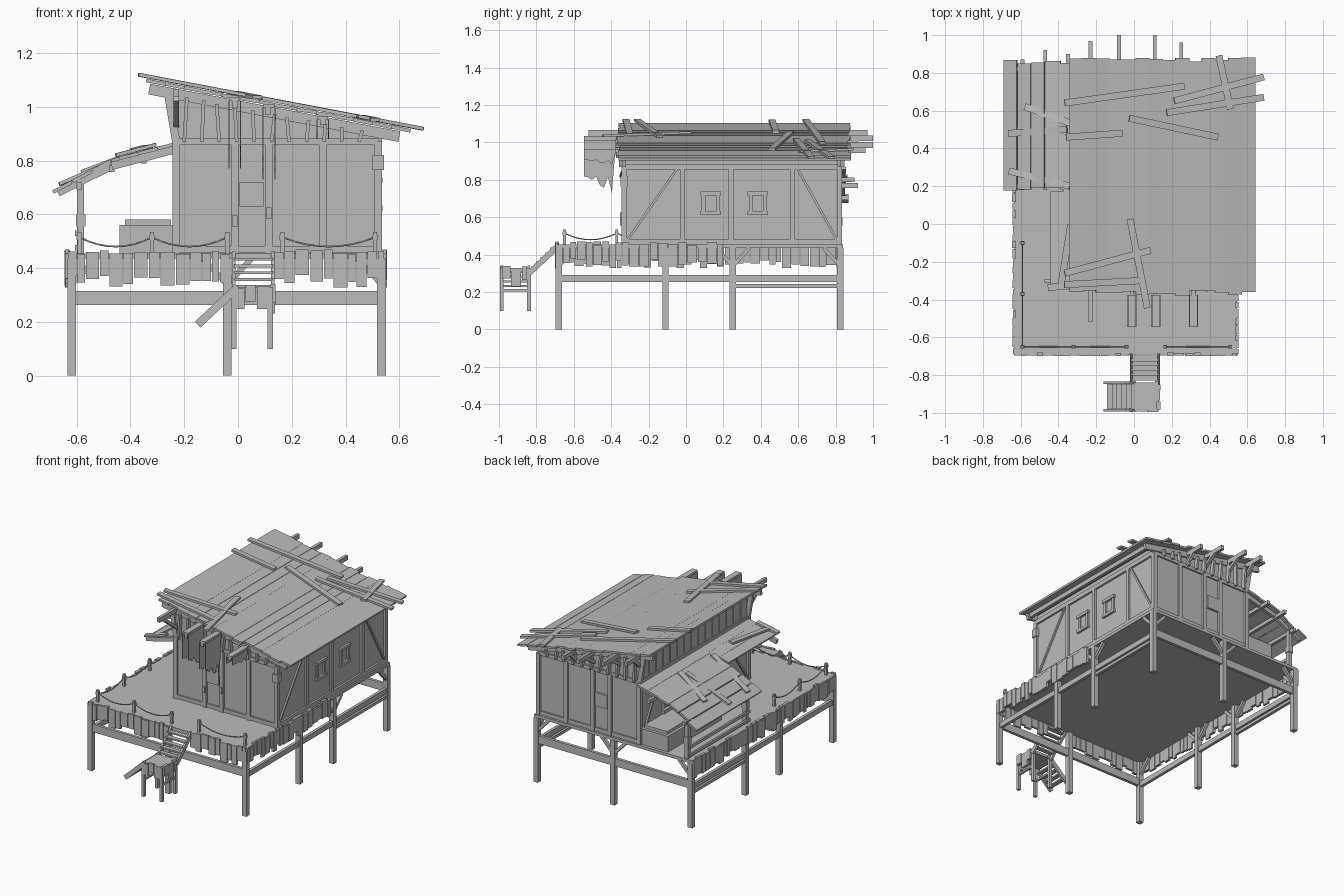
import bpy, bmesh, math, random
from mathutils import Vector, Matrix

random.seed(4)
cube = bpy.data.objects.get("Cube")
if cube:
    bpy.data.objects.remove(cube)

SHADE = (0.5, 0.5, 0.5, 1)
grey = bpy.data.materials.new("weathered_grey")
grey.use_nodes = True
grey.diffuse_color = SHADE
grey.node_tree.nodes["Principled BSDF"].inputs["Base Color"].default_value = SHADE

# Shared timber sizes and main lines of the building
THIN, SLIM, STOUT, WIDE = 0.013, 0.02, 0.03, 0.036
FLOOR, PLATE = 0.455, 0.87
LEFT, RIGHT, FRONT, BACK = -0.23, 0.522, -0.33, 0.82
DECK_LEFT, DECK_RIGHT, DECK_FRONT, DECK_BACK = -0.635, 0.545, -0.69, 0.84


class Part:
    """Collects timbers into one named mesh object."""
    def __init__(self, name):
        self.name, self.bm = name, bmesh.new()

    def block(self, centre, size, rot=Matrix()):
        m = Matrix.Translation(centre) @ rot @ Matrix.Diagonal((*size, 1))
        bmesh.ops.create_cube(self.bm, size=1, matrix=m)

    def box(self, lo, hi):
        lo, hi = Vector(lo), Vector(hi)
        self.block((lo + hi) / 2, hi - lo)

    def post(self, x, y, bottom, top, w):
        self.block((x, y, (bottom + top) / 2), (w, w, top - bottom))

    def beam(self, a, b, w, h):
        a, b = Vector(a), Vector(b)
        rot = (b - a).to_track_quat('Y', 'Z').to_matrix().to_4x4()
        self.block((a + b) / 2, (w, (b - a).length, h), rot)

    def prism(self, points, step):
        face = self.bm.faces.new([self.bm.verts.new(p) for p in points])
        out = bmesh.ops.extrude_face_region(self.bm, geom=[face])
        moved = [v for v in out["geom"] if isinstance(v, bmesh.types.BMVert)]
        bmesh.ops.translate(self.bm, vec=step, verts=moved)

    def done(self):
        bmesh.ops.recalc_face_normals(self.bm, faces=self.bm.faces)
        mesh = bpy.data.meshes.new(self.name)
        self.bm.to_mesh(mesh)
        self.bm.free()
        mesh.materials.append(grey)
        bpy.context.collection.objects.link(bpy.data.objects.new(self.name, mesh))


def roof_z(x):
    return 1.033 - 0.19 * x


def porch_z(x):
    return 0.8 + (0.54 if x < -0.47 else 0.26) * (x + 0.47)


def fringe(part, a, b, top, drop):
    """Ragged upright boards hung along one edge."""
    a, b = Vector((*a, top)), Vector((*b, top))
    run, pos = (b - a).length, 0
    d = (b - a).normalized()
    rot = Matrix.Rotation(math.atan2(d.y, d.x), 4, 'Z')
    while pos < run - THIN:
        w = min(random.uniform(STOUT, 0.058), run - pos)
        height = drop + random.uniform(-SLIM, SLIM)
        p = a + d * (pos + w / 2) - Vector((0, 0, height / 2 + random.uniform(-0.01, 0.01)))
        part.block(p, (w - 0.004, random.uniform(THIN, SLIM), height), rot)
        pos += w


def planks(part, left, right, n, front, back, height):
    """Roof boards running front to back with uneven ends."""
    w = (right - left) / n
    for i in range(n):
        x = left + w * (i + 0.5)
        tilt = math.atan2(height(x - w / 2) - height(x + w / 2), w)
        a, b = front + random.uniform(-THIN, THIN), back + random.uniform(-THIN, THIN)
        part.block((x, (a + b) / 2, height(x)), (w * 1.06, b - a, THIN),
                   Matrix.Rotation(tilt + random.uniform(-0.05, STOUT), 4, 'Y'))


# Deck and stilts
deck = Part("deck")
deck.box((DECK_LEFT, DECK_FRONT, FLOOR - SLIM), (DECK_RIGHT, DECK_BACK, FLOOR))
deck.done()
west, middle, east = columns = (-0.618, -0.04, 0.533)
south, near, far, north = rows = (-0.68, -0.11, 0.25, 0.825)
stilts, braces = Part("stilts"), Part("stilt_braces")
for x in columns:
    for y in rows:
        if x == middle and y in (near, far):
            continue
        stilts.post(x, y, 0, FLOOR - SLIM, 0.033)
        for reach in (-0.09, 0.09):
            if x != middle and south < y + reach < north:
                braces.beam((x, y, 0.34), (x, y + reach, FLOOR - SLIM), SLIM, SLIM)
            if y == north and west < x + reach < east:
                braces.beam((x, y, 0.34), (x + reach, y, FLOOR - SLIM), SLIM, SLIM)
for x in (west, east):
    braces.beam((x, south, 0.272), (x, north, 0.272), SLIM, WIDE)
    braces.beam((x, far, 0.232), (x, north, 0.232), SLIM, SLIM)
for y in (south, north):
    braces.beam((west, y, 0.288), (east, y, 0.288), SLIM, 0.052)
stilts.done()
braces.done()
skirt = Part("deck_skirt")
fringe(skirt, (DECK_LEFT, DECK_FRONT), (-0.03, DECK_FRONT), 0.46, 0.11)
fringe(skirt, (0.13, DECK_FRONT), (DECK_RIGHT, DECK_FRONT), 0.46, 0.11)
fringe(skirt, (DECK_RIGHT, DECK_FRONT), (DECK_RIGHT, 0.2), 0.46, 0.11)
fringe(skirt, (DECK_LEFT, DECK_FRONT), (DECK_LEFT, DECK_BACK), 0.46, 0.11)
skirt.done()

# Landing, the stairs up to the deck and the stairs going down sideways
land_l, land_r, land_f, land_b, land_z = -0.015, 0.13, -0.985, -0.84, 0.33
stairs = Part("stairs")
for x in (land_l, land_r):
    stairs.beam((x, south, 0.45), (x, land_b, 0.3), THIN, STOUT)
for y in (land_f, land_b):
    stairs.beam((0, y, land_z), (-0.15, y, 0.19), THIN, STOUT)
for i in range(5):
    drop = 0.025 * (i + 0.5)
    stairs.block(((land_l + land_r) / 2, -0.7 - drop, 0.445 - drop), (land_r - land_l, STOUT, 0.01))
    stairs.block((land_l - drop, (land_f + land_b) / 2, 0.32 - drop), (STOUT, land_b - land_f, 0.01))
stairs.done()
landing = Part("landing")
landing.box((land_l, land_f, land_z - SLIM), (land_r, land_b, land_z))
for x in (land_l, land_r - 0.01):
    for y in (land_f, land_b):
        landing.post(x, y, 0.1, land_z, SLIM)
    landing.beam((x, land_f, 0.21), (x, land_b, 0.21), THIN, THIN)
fringe(landing, (land_l, land_f), (land_r, land_f), land_z, 0.08)
fringe(landing, (land_r, land_f), (land_r, land_b), land_z, 0.08)
landing.done()

# House walls
walls = Part("house_walls")
corners = [(x, FRONT, z) for x in (LEFT, RIGHT) for z in (FLOOR, roof_z(x) - THIN)]
walls.prism([corners[i] for i in (0, 2, 3, 1)], (0, BACK - FRONT, 0))
walls.done()
frame = Part("wall_frame")
for y in (FRONT, BACK):
    for x in (LEFT, -0.012, 0.115, 0.315, RIGHT):
        frame.post(x, y, FLOOR, PLATE, 0.028)
    for z in (0.47, PLATE):
        frame.beam((LEFT, y, z), (RIGHT, y, z), SLIM, 0.025)
    # Hatch panel and gable boards
    frame.block((0.05, y, 0.675), (0.09, STOUT, 0.09))
    for i in range(11):
        x = -0.2 + i * 0.065
        lean = random.uniform(-THIN, THIN)
        frame.beam((x, y, PLATE), (x + lean, y, roof_z(x) - WIDE), 0.055, THIN)
for x in (LEFT, RIGHT):
    for y in (FRONT, -0.02, 0.24, 0.57, BACK):
        frame.post(x, y, FLOOR, PLATE, 0.026)
    for z in (0.47, PLATE):
        frame.beam((x, FRONT, z), (x, BACK, z), 0.026, STOUT)
    for a, b in ((FRONT, -0.04), (BACK, 0.59)):
        frame.beam((x, a, FLOOR), (x, b, PLATE), SLIM, THIN)
frame.post(RIGHT, FRONT, 0.765, BACK, 0.042)
for x, z in ((-0.012, 0.575), (0.115, 0.605)):
    frame.block((x, FRONT, z), (SLIM, 0.045, 0.04))
for i in range(15):
    frame.block((LEFT, FRONT + 0.05 + 0.075 * i, 0.96), (THIN, 0.068, 0.19))
frame.done()
windows = Part("side_windows")
for y in (0.132, 0.384):
    for s in (-1, 1):
        windows.post(RIGHT, y + s * 0.038, 0.615, 0.735, SLIM)
        windows.block((RIGHT, y, 0.675 + s * 0.052), (STOUT, 0.11, SLIM))
windows.done()

# Main roof with rafters, purlins and brackets
roof = Part("main_roof")
planks(roof, -0.34, 0.64, 14, -0.365, PLATE, roof_z)
roof.done()
rafters = Part("roof_timbers")
for y in (FRONT, BACK):
    rafters.beam((FRONT, y, roof_z(FRONT) - STOUT), (0.6, y, roof_z(0.6) - STOUT), SLIM, 0.04)
    rafters.beam((LEFT, y, PLATE), (LEFT - STOUT, y, 1.05), SLIM, STOUT)
for x, front, back in ((LEFT, -0.52, 0.97), (-0.08, FRONT, 1), (0.11, -0.54, 1), (0.25, FRONT, 0.96),
                       (-0.012, -0.54, BACK), (0.315, -0.54, BACK), (0.58, FRONT, BACK)):
    z = roof_z(x) - 0.026
    rafters.beam((x, front, z), (x, back, z), SLIM, STOUT)
    if back > BACK:
        rafters.beam((x, BACK, z - 0.07), (x, back - 0.07, z), SLIM, SLIM)
rafters.beam((LEFT, FRONT, 0.93), (LEFT, -0.46, 1.03), SLIM, SLIM)
rafters.done()

# Porch roof and its supports
eave, bend, side = -0.69, -0.47, 0.18
porch = Part("porch_roof")
planks(porch, eave, bend, 3, side, 0.86, porch_z)
planks(porch, bend, LEFT, 3, side, 0.86, porch_z)
planks(porch, -0.44, LEFT, 3, FRONT, side, porch_z)
porch.done()
supports = Part("porch_supports")
for y in (-0.3, 0.2, 0.5, BACK):
    if y > 0:
        supports.beam((eave + SLIM, y, porch_z(eave)), (bend, y, porch_z(bend) - SLIM), SLIM, STOUT)
    supports.beam((bend, y, porch_z(bend) - SLIM), (LEFT, y, porch_z(LEFT) - SLIM), SLIM, STOUT)
for y in (0.2, BACK):
    supports.post(-0.585, y, FLOOR, 0.73, 0.026)
    supports.post(-0.585, y, 0.555, 0.6, WIDE)
for x, back in ((-0.59, PLATE), (bend, 0.92), (-0.35, 0.9)):
    z = porch_z(x) - STOUT
    supports.beam((x, side, z), (x, back, z), SLIM, 0.025)
for z in (0.475, 0.53):
    supports.beam((-0.6, side, z), (-0.6, BACK, z), THIN, SLIM)
supports.done()

# Day bed with a softened cushion under the porch
bed = Part("day_bed")
bed.box((-0.44, 0.25, FLOOR), (LEFT, BACK, 0.58))
outer = [e for e in bed.bm.edges if all(v.co.z > 0.5 for v in e.verts)]
bmesh.ops.bevel(bed.bm, geom=outer, offset=SLIM, segments=2, affect='EDGES')
bed.done()

# Loose boards thrown on the roofs: middle, length and turn in degrees
loose = Part("loose_boards")
for height, boards in ((roof_z, ((-0.05, 0.685, 0.64, 8), (0.45, 0.715, 0.49, 15), (0.43, 0.63, 0.52, 9),
                                 (0.48, 0.75, 0.29, -78), (0.21, 0.51, 0.48, -12), (-0.21, 0.47, 0.3, 4),
                                 (-0.14, -0.2, 0.47, 15), (-0.16, -0.31, 0.42, 3), (0.025, -0.21, 0.48, -79))),
                       (porch_z, ((-0.51, 0.49, 0.31, 4), (-0.45, 0.575, 0.27, -20), (-0.5, 0.24, 0.33, -14),
                                  (-0.38, -0.33, 0.15, 5), (-0.36, -0.16, 0.32, 81)))):
    for x, y, length, turn in boards:
        dx, dy = (f(math.radians(turn)) * length / 2 for f in (math.cos, math.sin))
        ends = [(x + s * dx, y + s * dy, height(x + s * dx) + 0.016) for s in (-1, 1)]
        loose.beam(*ends, WIDE, THIN)
loose.done()

# Tattered cloths hung over the front beams
cloth = Part("hanging_cloths")
cloth_front, cloth_back = -0.545, -0.375
for x, top, low in ((-0.012, 1.035, 0.77), (0.115, 1.01, 0.73), (0.315, 0.965, 0.88)):
    waist = top - 0.65 * (top - low)
    for s in (-1, 1):
        side_x = x + s * SLIM
        hem = [(side_x, cloth_front + (cloth_back - cloth_front) * i / 8,
                waist - (waist - low) * (i / 7 if i % 3 else 0.1)) for i in range(8)]
        shoulders = [(side_x, y, top - THIN) for y in (cloth_back, cloth_front)]
        cloth.prism(hem + shoulders, (s * 0.004, 0, 0))
    cloth.box((x - SLIM, cloth_front, top - THIN), (x + SLIM, cloth_back, top))
cloth.done()

# Rope fence around the deck
fence = Part("fence_posts")
ropes = bpy.data.curves.new("fence_ropes", 'CURVE')
ropes.dimensions, ropes.bevel_depth, ropes.bevel_resolution = '3D', 0.0035, 1
ropes.materials.append(grey)
edge_x, edge_y = -0.59, -0.65
for run in ([(edge_x, -0.1), (edge_x, -0.37), (edge_x, edge_y), (-0.32, edge_y), (-0.04, edge_y)],
            [(0.165, edge_y), (0.51, edge_y)]):
    for x, y in run:
        fence.post(x, y, FLOOR, 0.535, 0.015)
        fence.post(x, y, 0.505, 0.523, SLIM)
    for a, b in zip(run, run[1:]):
        line = ropes.splines.new('POLY')
        line.points.add(8)
        for i, p in enumerate(line.points):
            t = i / 8
            spot = Vector(a).lerp(Vector(b), t)
            p.co = (spot.x, spot.y, 0.515 - 0.14 * t * (1 - t), 1)
fence.done()
bpy.context.collection.objects.link(bpy.data.objects.new("fence_ropes", ropes))
